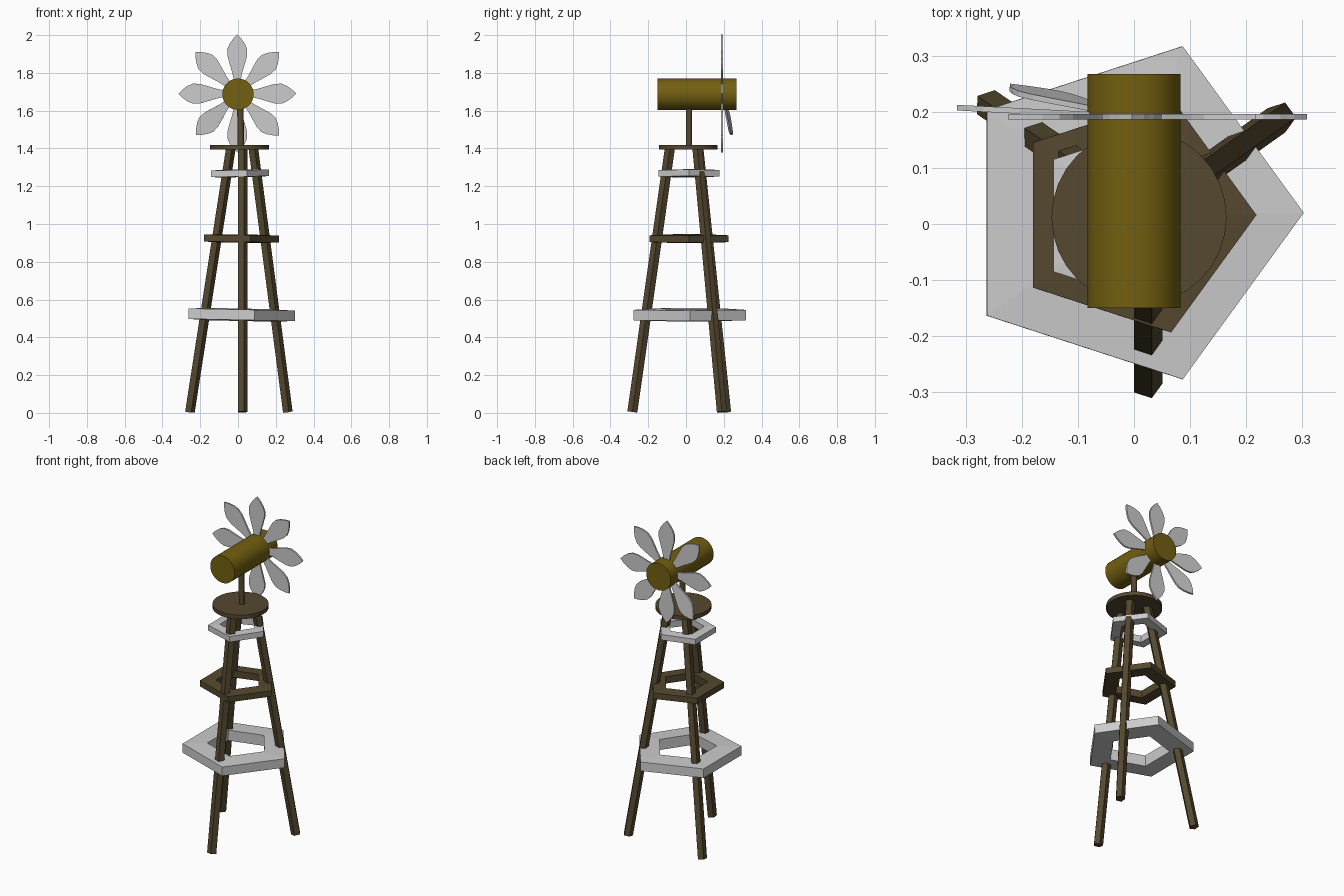
import bpy, bmesh
from math import sin, cos, pi, radians
from mathutils import Vector, Matrix

if "Cube" in bpy.data.objects:
    bpy.data.objects.remove(bpy.data.objects["Cube"])


def material(name, rgb):
    m = bpy.data.materials.new(name)
    m.diffuse_color = (*rgb, 1)
    m.use_nodes = True
    m.node_tree.nodes["Principled BSDF"].inputs["Base Color"].default_value = m.diffuse_color
    return m


WOOD = material("dark_wood", (0.09, 0.065, 0.028))
GOLD = material("dull_gold", (0.17, 0.115, 0.005))


def make_object(name, bm, mat=None):
    bmesh.ops.recalc_face_normals(bm, faces=bm.faces)
    me = bpy.data.meshes.new(name)
    bm.to_mesh(me)
    bm.free()
    ob = bpy.data.objects.new(name, me)
    bpy.context.collection.objects.link(ob)
    if mat:
        me.materials.append(mat)
    return ob


def rod(name, a, b, r, sides, mat, smooth=False):
    """Capped cylinder running from point a to point b."""
    a, b = Vector(a), Vector(b)
    bm = bmesh.new()
    bmesh.ops.create_cone(bm, cap_ends=True, segments=sides, radius1=r, radius2=r,
                          depth=(b - a).length,
                          matrix=Matrix.Rotation(-pi / 2, 4, 'Z') if sides == 5 else Matrix())
    turn = Vector((0, 0, 1)).rotation_difference(b - a).to_matrix().to_4x4()
    bm.transform(Matrix.Translation((a + b) / 2) @ turn)
    ob = make_object(name, bm, mat)
    if smooth:
        bpy.context.view_layer.objects.active = ob
        ob.select_set(True)
        bpy.ops.object.shade_smooth_by_angle()
        ob.select_set(False)
    return ob


def five_sided_ring(name, centre, outer, inner, height, tilt, mat=None):
    """Pentagonal frame with a pentagonal opening."""
    h = height / 2
    section = [(outer, -h), (outer, h), (inner, h * 1.2), (inner * 1.02, -h * 1.2)]
    bm = bmesh.new()
    loops = []
    for i in range(5):
        a = 2 * pi * i / 5
        loops.append([bm.verts.new((r * cos(a), r * sin(a), z)) for r, z in section])
    for i in range(5):
        p, q = loops[i], loops[(i + 1) % 5]
        for k in range(4):
            n = (k + 1) % 4
            bm.faces.new((p[k], q[k], q[n], p[n]))
    bm.transform(Matrix.Translation(centre) @ Matrix.Rotation(radians(tilt), 4, 'Y'))
    return make_object(name, bm, mat)


# Three splayed legs
rod("front_leg", (0.023, -0.284, 0.005), (0.023, -0.085, 1.405), 0.028, 5, WOOD)
rod("left_leg", (-0.257, 0.212, 0.005), (-0.04, 0.065, 1.405), 0.028, 5, WOOD)
rod("right_leg", (0.261, 0.19, 0.005), (0.078, 0.06, 1.405), 0.028, 5, WOOD)

# Bracing frames
five_sided_ring("lower_frame", (-0.01, 0.02, 0.52), 0.312, 0.175, 0.055, 1.2)
five_sided_ring("middle_frame", (-0.002, 0.016, 0.923), 0.22, 0.13, 0.036, 0.8, WOOD)
five_sided_ring("upper_frame", (-0.006, 0.015, 1.268), 0.17, 0.105, 0.034, -1.0)

# Top platform, post and hub
rod("platform", (0.009, 0.012, 1.395), (0.009, 0.012, 1.419), 0.156, 32, WOOD, True)
rod("post", (0.015, 0.016, 1.415), (0.012, 0.016, 1.65), 0.017, 16, WOOD, True)
rod("hub", (0, -0.15, 1.687), (0, 0.267, 1.687), 0.083, 32, GOLD, True)

# Eight fan blades: half outline as (distance from hub, half width)
HALF = [(0.06, 0.016), (0.11, 0.026), (0.16, 0.041), (0.20, 0.052), (0.235, 0.053),
        (0.265, 0.040), (0.278, 0.030), (0.290, 0.022)]
outline = HALF + [(0.312, 0)] + [(r, -w) for r, w in reversed(HALF)]
LEAN = {4: 3, 5: 10}  # bent blades, degrees
for i in range(8):
    bm = bmesh.new()
    face = bm.faces.new([bm.verts.new((r, -0.005, w)) for r, w in outline])
    side = bmesh.ops.extrude_face_region(bm, geom=[face])
    bmesh.ops.translate(bm, vec=(0, 0.01, 0),
                        verts=[v for v in side["geom"] if isinstance(v, bmesh.types.BMVert)])
    bm.transform(Matrix.Translation((-0.004, 0.191, 1.69))
                 @ Matrix.Rotation(-i * pi / 4, 4, 'Y')
                 @ Matrix.Rotation(radians(LEAN.get(i, 0)), 4, 'Z'))
    make_object(f"fan_blade_{i + 1}", bm)
